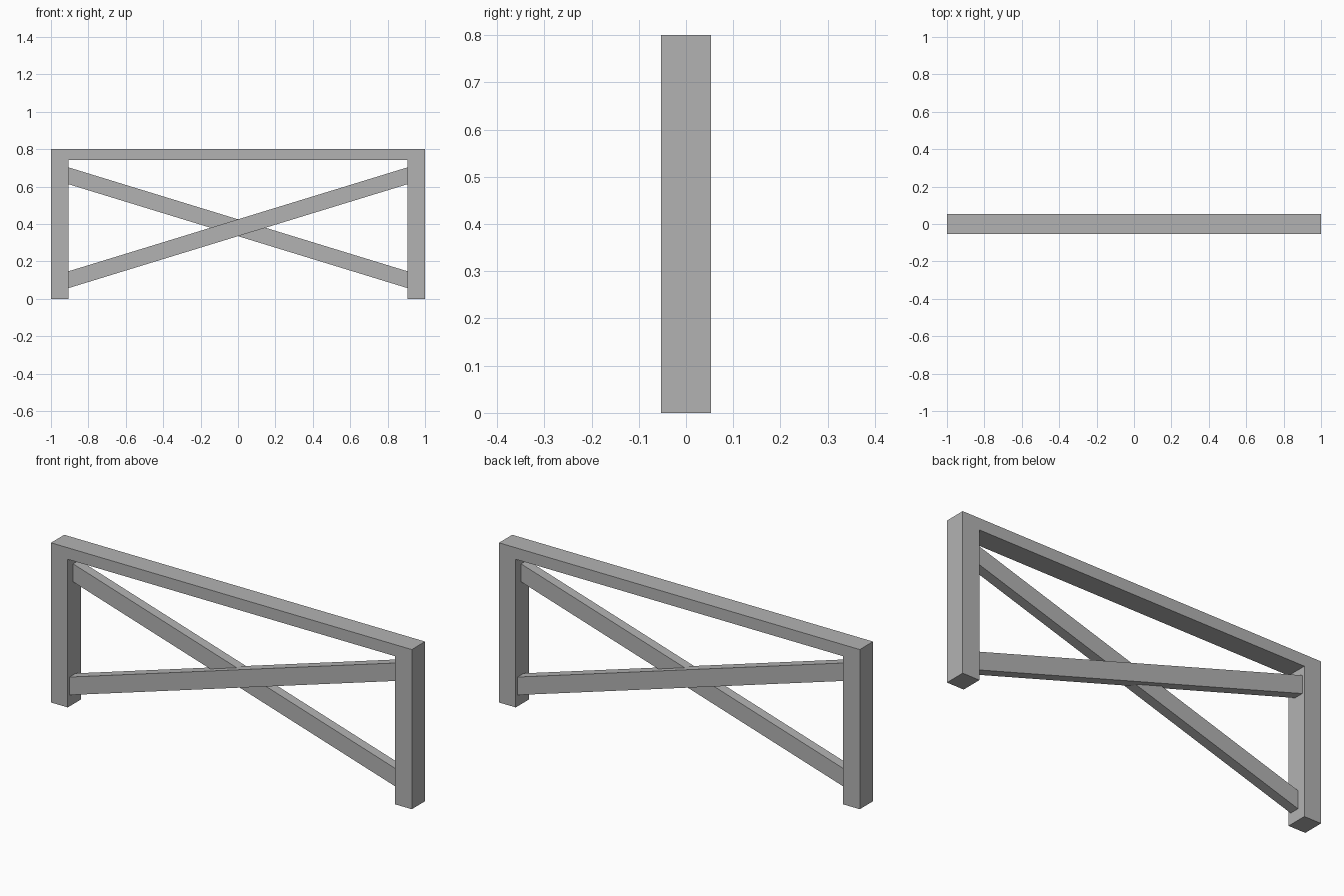
import bpy
import bmesh

cube = bpy.data.objects.get("Cube")
if cube:
    bpy.data.objects.remove(cube, do_unlink=True)

# Single grey for every part
GREY = (0.45, 0.45, 0.45, 1.0)
grey = bpy.data.materials.new("plain_grey")
grey.use_nodes = True
grey.diffuse_color = GREY
grey.node_tree.nodes["Principled BSDF"].inputs["Base Color"].default_value = GREY


def extrude_profile(name, outline, y0, y1):
    """Extrude an (x, z) outline from y0 to y1."""
    bm = bmesh.new()
    face = bm.faces.new([bm.verts.new((x, y0, z)) for x, z in outline])
    geom = bmesh.ops.extrude_face_region(bm, geom=[face])["geom"]
    verts = [g for g in geom if isinstance(g, bmesh.types.BMVert)]
    bmesh.ops.translate(bm, verts=verts, vec=(0, y1 - y0, 0))
    bmesh.ops.recalc_face_normals(bm, faces=bm.faces)
    mesh = bpy.data.meshes.new(name)
    bm.to_mesh(mesh)
    bm.free()
    mesh.materials.append(grey)
    obj = bpy.data.objects.new(name, mesh)
    bpy.context.collection.objects.link(obj)
    return obj


HALF, INNER = 1.0, 0.907      # outer and inner half widths
TOP, RAIL = 0.8, 0.742        # top of frame, underside of rail
DEPTH = 0.0525                # half depth of the frame

# Frame: two posts joined by the top rail
half = [(INNER, RAIL), (INNER, 0), (HALF, 0), (HALF, TOP)]
mirrored = [(-x, z) for x, z in reversed(half)]
extrude_profile("frame", half + mirrored, -DEPTH, DEPTH)

# Crossed braces, ends cut upright against the posts
LOW, HIGH, TALL = 0.057, 0.613, 0.09
for name, side, y0, y1 in (("front_brace", 1, -0.039, 0.01),
                           ("back_brace", -1, -0.01, 0.039)):
    a, b = -side * INNER, side * INNER
    extrude_profile(name, [(a, LOW), (b, HIGH), (b, HIGH + TALL), (a, LOW + TALL)], y0, y1)
